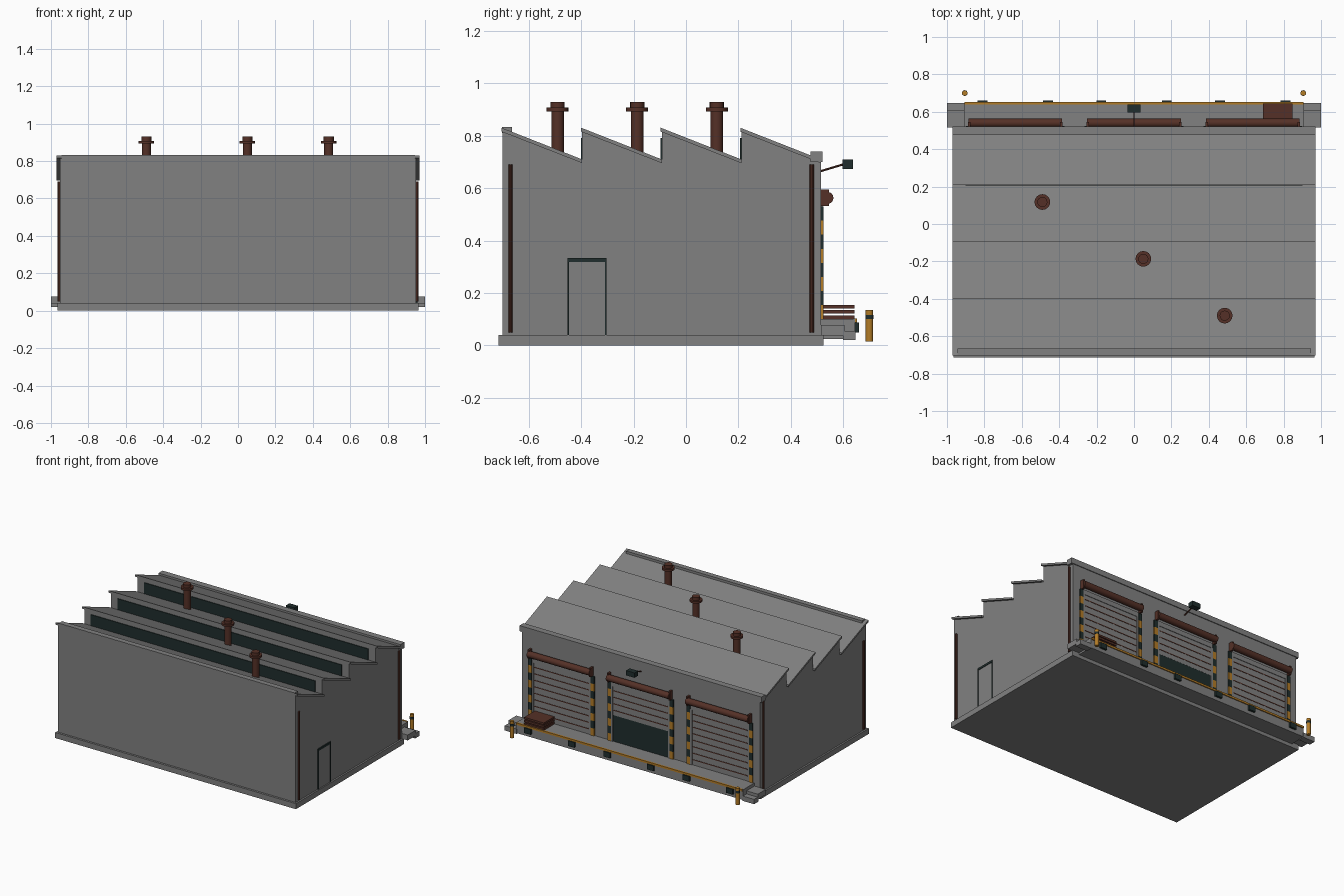
import bpy, bmesh, math
from mathutils import Vector

if "Cube" in bpy.data.objects:
    bpy.data.objects.remove(bpy.data.objects["Cube"], do_unlink=True)


def material(name, r, g, b):
    m = bpy.data.materials.new(name)
    m.use_nodes = True
    m.diffuse_color = (r, g, b, 1)
    m.node_tree.nodes["Principled BSDF"].inputs["Base Color"].default_value = (r, g, b, 1)
    return m


GREY = material("concrete_grey", .22, .22, .22)
BROWN = material("rust_brown", .09, .03, .02)
DARK = material("dark_teal", .014, .027, .026)
YELLOW = material("hazard_yellow", .45, .2, .02)


def finish(name, bm, mats, smooth=False):
    bmesh.ops.recalc_face_normals(bm, faces=bm.faces)
    mesh = bpy.data.meshes.new(name)
    bm.to_mesh(mesh)
    bm.free()
    for m in mats:
        mesh.materials.append(m)
    ob = bpy.data.objects.new(name, mesh)
    bpy.context.scene.collection.objects.link(ob)
    if smooth:
        bpy.ops.object.select_all(action='DESELECT')
        ob.select_set(True)
        bpy.context.view_layer.objects.active = ob
        bpy.ops.object.shade_smooth_by_angle()
    return ob


def box(name, x, y, z, mat):
    """Box from (min, max) pairs along each axis."""
    bm = bmesh.new()
    bmesh.ops.create_cube(bm, size=1)
    for v in bm.verts:
        v.co = [lo + (c + .5) * (hi - lo) for c, (lo, hi) in zip(v.co, (x, y, z))]
    return finish(name, bm, [mat])


def rod(name, a, b, r, mat, sides=16):
    """Cylinder between two points."""
    a, b = Vector(a), Vector(b)
    bm = bmesh.new()
    bmesh.ops.create_cone(bm, cap_ends=True, segments=sides, radius1=r, radius2=r,
                          depth=(b - a).length)
    turn = (b - a).to_track_quat('Z', 'Y')
    for v in bm.verts:
        v.co = turn @ v.co + (a + b) / 2
    return finish(name, bm, [mat], True)


def extrude_yz(name, profile, half, mat):
    """Extrude a y-z profile across the width."""
    bm = bmesh.new()
    face = bm.faces.new([bm.verts.new((-half, y, z)) for y, z in profile])
    out = bmesh.ops.extrude_face_region(bm, geom=[face])["geom"]
    for v in out:
        if isinstance(v, bmesh.types.BMVert):
            v.co.x = half
    return finish(name, bm, [mat])


# Walls with saw-tooth top, and foundation
FRONT, BACK, PEAK, VALLEY = -.70, .515, .82, .70
PITCH = (BACK - FRONT) / 4
peaks = [FRONT + PITCH * i for i in range(4)]
profile = [(BACK, 0.02), (FRONT, 0.02)]
for y in peaks:
    profile += [(y, PEAK), (y + PITCH, VALLEY)]
extrude_yz("walls", profile, .953, GREY)
box("foundation", (-.965, .965), (-.715, .525), (0, .04), GREY)

# Roof slabs, clerestory glass and copings
for i, y in enumerate(peaks):
    e = y + PITCH
    extrude_yz("roof_slab", [(y - .004, PEAK - .004), (e, VALLEY - .004),
                             (e, VALLEY + .01), (y - .004, PEAK + .011)], .97, GREY)
    if i:
        box("clerestory_glass", (-.9, .9), (y - .005, y + .005), (VALLEY + .008, .792), DARK)
box("front_coping", (-.945, .945), (-.703, -.665), (.81, .833), GREY)
box("back_coping", (-.97, .97), (.475, .521), (.70, .74), GREY)

# Roof vents
for i, x in enumerate((.485, .05, -.49)):
    y = peaks[i] + .21
    rod("vent_pipe", (x, y, .72), (x, y, .90), .024, BROWN)
    rod("vent_collar", (x, y, .893), (x, y, .908), .042, BROWN)
    rod("vent_cap", (x, y, .905), (x, y, .93), .027, BROWN)

# Downpipes
for s in (-1, 1):
    for y in (-.67, .48):
        rod("downpipe", (s * .957, y, .05), (s * .957, y, .69), .008, BROWN, 10)

# Side door
box("side_door_panel", (.95, .956), (-.445, -.31), (.04, .32), GREY)
box("side_door_lintel", (.95, .96), (-.452, -.304), (.318, .333), DARK)
for y in (-.452, -.31):
    box("side_door_jamb", (.95, .96), (y, y + .006), (.04, .32), DARK)

# Loading dock with end steps, edge stripe and bumpers
box("dock", (-.91, .91), (.515, .645), (.025, .10), GREY)
box("dock_edge_stripe", (-.905, .905), (.64, .652), (.088, .102), YELLOW)
for s in (-1, 1):
    xs = sorted((s * .905, s))
    box("upper_step", xs, (.515, .606), (.038, .077), GREY)
    box("lower_step", xs, (.60, .648), (.02, .055), GREY)


def striped_post(x, y, bottom, top, width, bands):
    """Post with alternating hazard bands."""
    bm = bmesh.new()
    bmesh.ops.create_cube(bm, size=1)
    for i in range(1, bands):
        bmesh.ops.bisect_plane(bm, geom=bm.verts[:] + bm.edges[:] + bm.faces[:],
                               plane_co=(0, 0, i / bands - .5), plane_no=(0, 0, 1))
    for f in bm.faces:
        level = f.calc_center_median().z + .5
        f.material_index = min(int(level * bands), bands - 1) % 2
    for v in bm.verts:
        v.co = (x + v.co.x * width, y + v.co.y * .012, bottom + (v.co.z + .5) * (top - bottom))
    finish("hazard_post", bm, [YELLOW, DARK])


# Shutter bays
for cx in (-.635, 0, .635):
    is_open = cx == 0
    base = .29 if is_open else .10
    box("shutter", (cx - .222, cx + .222), (.51, .518), (base, .50), GREY)
    if is_open:
        box("open_bay", (cx - .222, cx + .222), (.51, .517), (.10, base), DARK)
    for i in range(8):
        z = .135 + i * .047
        if z > base:
            box("shutter_groove", (cx - .22, cx + .22), (.515, .520), (z, z + .006), BROWN)
    box("bay_header", (cx - .235, cx + .235), (.51, .522), (.50, .535), GREY)
    rod("shutter_roller", (cx - .25, .54, .563), (cx + .25, .54, .563), .023, BROWN)
    for s in (-1, 1):
        box("bay_jamb", sorted((cx + s * .222, cx + s * .236)), (.51, .522), (.10, .50), GREY)
        striped_post(cx + s * .25, .518, .10, .53, .028, 8)
        box("roller_bracket", sorted((cx + s * .24, cx + s * .253)), (.512, .546), (.532, .596), BROWN)
        bx = cx + s * .175
        box("dock_bumper", (bx - .026, bx + .026), (.64, .66), (.05, .088), DARK)

# Bollards
for x in (-.905, .905):
    rod("bollard", (x, .70, .015), (x, .70, .135), .0145, YELLOW)
    rod("bollard_band", (x, .70, .10), (x, .70, .117), .0152, DARK)

# Pallet boards on the dock
for i in range(3):
    z = .101 + i * .02
    box("pallet_board", (.69, .847), (.522, .643), (z, z + .014), BROWN)

# Flood lamp on its arm
rod("lamp_arm", (0, .51, .664), (0, .61, .694), .004, BROWN, 8)
box("lamp_head", (-.034, .034), (.597, .638), (.674, .709), DARK)
